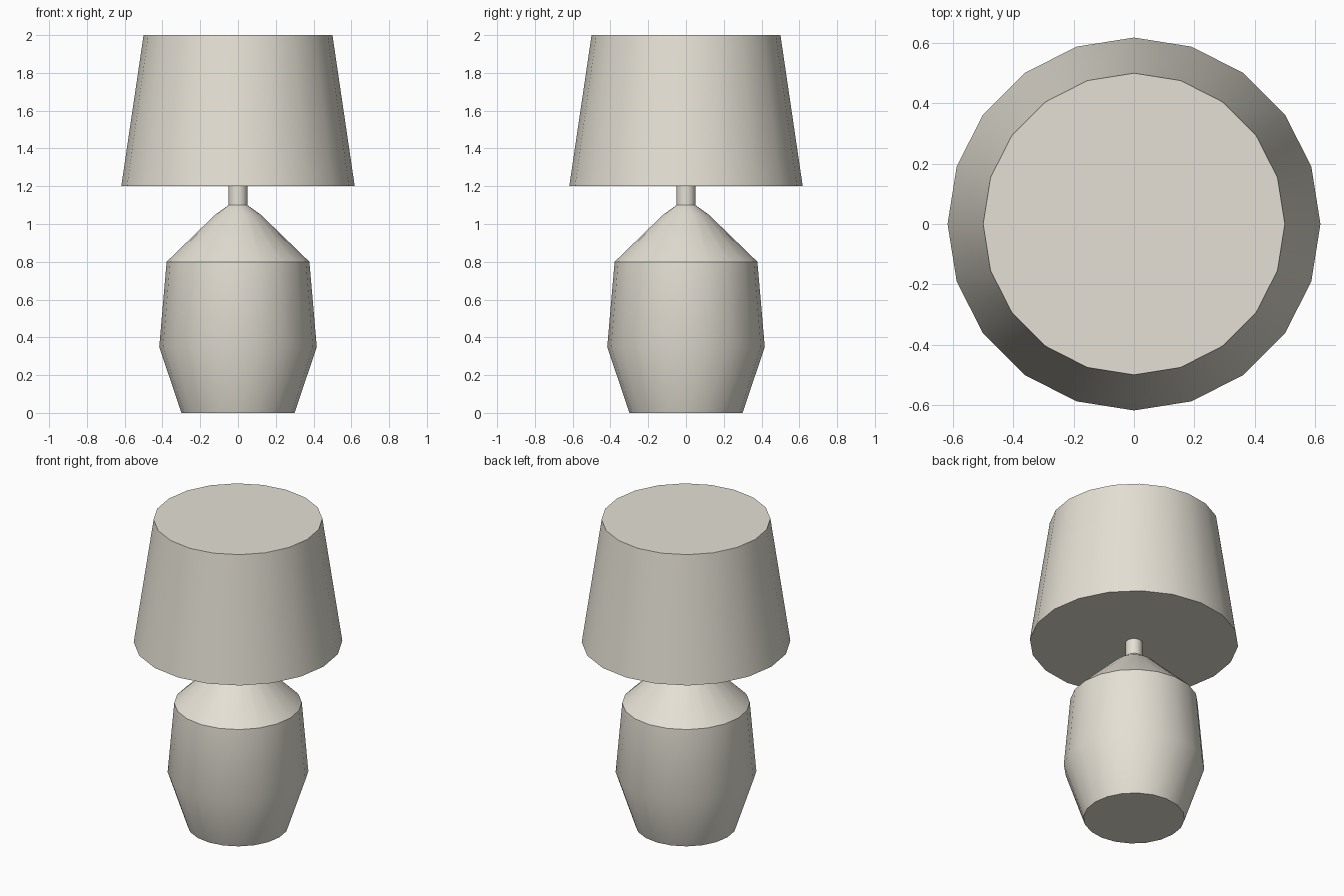
import bpy, bmesh, math

if "Cube" in bpy.data.objects:
    bpy.data.objects.remove(bpy.data.objects["Cube"])

SIDES = 20

cream = bpy.data.materials.new("warm_cream")
cream.diffuse_color = (0.78, 0.745, 0.66, 1.0)
cream.use_nodes = True
cream.node_tree.nodes["Principled BSDF"].inputs["Base Color"].default_value = cream.diffuse_color


def lathe(name, profile):
    """Closed turned solid from (radius, height) points, bottom to top."""
    bm = bmesh.new()
    rings = []
    for r, z in profile:
        rings.append([bm.verts.new((r * math.cos(2 * math.pi * i / SIDES),
                                    r * math.sin(2 * math.pi * i / SIDES), z))
                      for i in range(SIDES)])
    for a, b in zip(rings, rings[1:]):
        for i in range(SIDES):
            j = (i + 1) % SIDES
            bm.faces.new((a[i], a[j], b[j], b[i]))
    bm.faces.new(rings[0][::-1])
    bm.faces.new(rings[-1])
    mesh = bpy.data.meshes.new(name)
    bm.to_mesh(mesh)
    bm.free()
    mesh.materials.append(cream)
    obj = bpy.data.objects.new(name, mesh)
    bpy.context.collection.objects.link(obj)
    bpy.ops.object.select_all(action='DESELECT')
    obj.select_set(True)
    bpy.context.view_layer.objects.active = obj
    bpy.ops.object.shade_smooth_by_angle(angle=math.radians(30))
    return obj


# Vase-shaped base with the thin neck rising to the shade
lathe("lamp_base", [(0.30, 0.0), (0.417, 0.35), (0.378, 0.80),
                    (0.12, 1.05), (0.05, 1.10), (0.05, 1.20)])

# Tapered shade, closed at both ends
lathe("lamp_shade", [(0.618, 1.20), (0.50, 2.0)])
